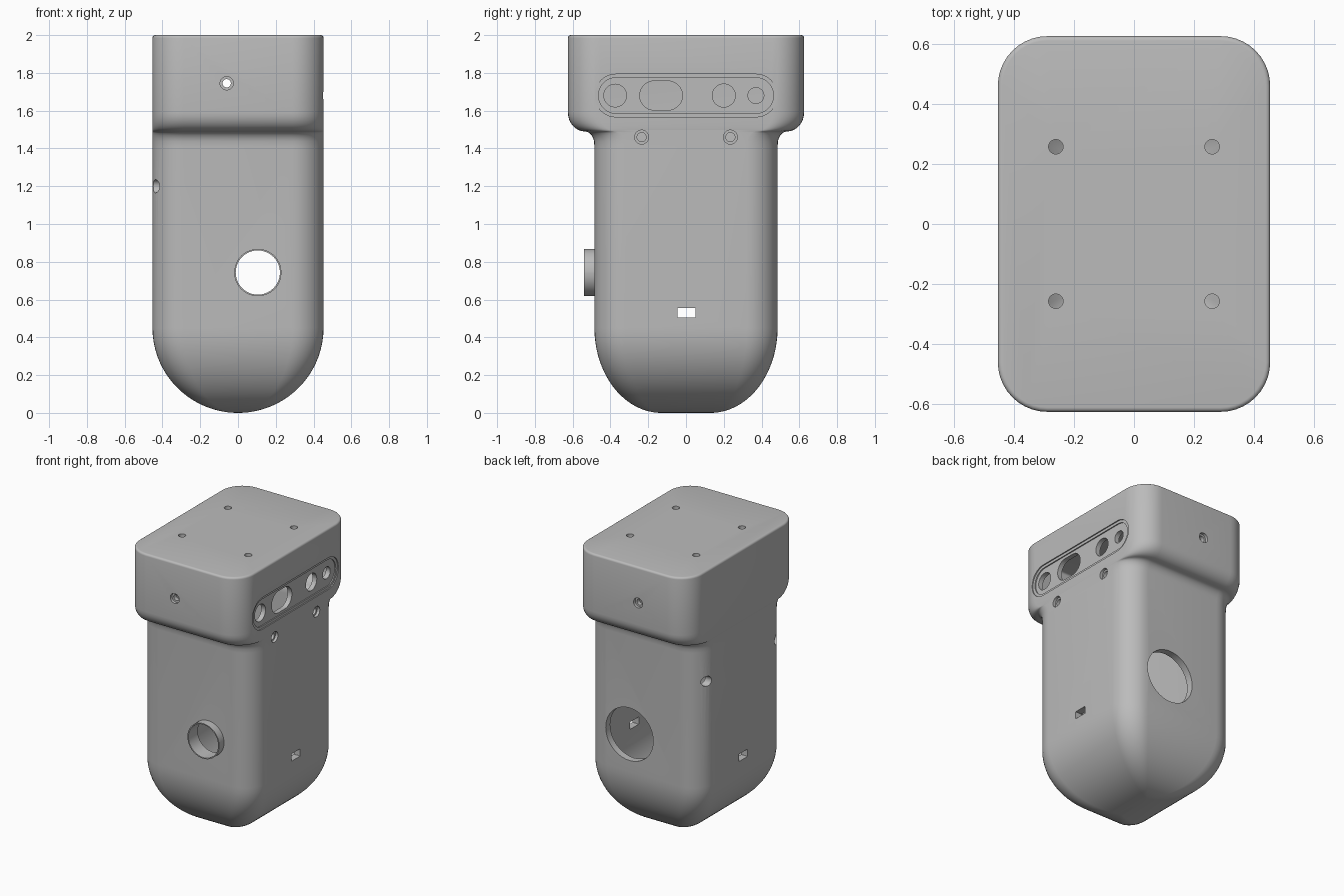
import bpy, bmesh, math
from mathutils import Matrix, Vector

if "Cube" in bpy.data.objects:
    bpy.data.objects.remove(bpy.data.objects["Cube"], do_unlink=True)

grey = bpy.data.materials.new("matte_grey")
grey.use_nodes = True
color = (0.5, 0.5, 0.5, 1)
grey.diffuse_color = color
grey.node_tree.nodes["Principled BSDF"].inputs["Base Color"].default_value = color

HX, BODY_Y, HEAD_Y, CORNER, DOME = 0.453, 0.485, 0.625, 0.165, 0.45


def outline(hx, hy, r, steps=10):
    """Rounded rectangle; becomes a slot or circle when r reaches the half size."""
    r = min(r, 0.998 * hx, 0.998 * hy)
    pts = []
    for q, (sx, sy) in enumerate(((1, 1), (-1, 1), (-1, -1), (1, -1))):
        for i in range(steps + 1):
            a = math.pi / 2 * (q + i / steps)
            pts.append((sx * (hx - r) + r * math.cos(a), sy * (hy - r) + r * math.sin(a)))
    return pts


def loft(name, sections, matrix=Matrix()):
    """Closed solid through a stack of (z, half x, half y, corner radius)."""
    bm = bmesh.new()
    rings = [[bm.verts.new(matrix @ Vector((x, y, z))) for x, y in outline(hx, hy, r)]
             for z, hx, hy, r in sections]
    for a, b in zip(rings, rings[1:]):
        for i in range(len(a)):
            j = (i + 1) % len(a)
            bm.faces.new((a[i], a[j], b[j], b[i]))
    bm.faces.new(rings[0][::-1])
    bm.faces.new(rings[-1])
    bmesh.ops.recalc_face_normals(bm, faces=bm.faces)
    mesh = bpy.data.meshes.new(name)
    bm.to_mesh(mesh)
    bm.free()
    mesh.materials.append(grey)
    obj = bpy.data.objects.new(name, mesh)
    bpy.context.collection.objects.link(obj)
    return obj


def shell_sections(w):
    """Casing cross-sections, inset by wall thickness w."""
    out = []
    for i in range(19):                                   # rounded bottom
        a = math.radians(88 * (1 - i / 18))
        f = math.cos(a)
        out.append((w + (DOME - w) * (1 - math.sin(a)), (HX - w) * f,
                    0.13 + (BODY_Y - 0.13 - w) * f, (CORNER - w) * f))
    out[0] = (w,) + out[0][1:]
    neck = 0.07
    out.append((1.41, HX - w, BODY_Y - w, CORNER - w))
    for i in range(1, 7):                                 # concave neck
        a = math.pi / 2 * i / 6
        out.append((1.42 + neck * math.sin(a), HX - w,
                    BODY_Y - w + 0.05 * (1 - math.cos(a)), CORNER - w))
    for i in range(1, 9):                                 # convex underside of head
        a = math.pi / 2 * i / 8
        out.append((1.49 + 0.1 * (1 - math.cos(a)), HX - w,
                    BODY_Y + 0.05 - w + (HEAD_Y - BODY_Y - 0.05) * math.sin(a), CORNER - w))
    for i in range(5):                                    # eased top edge
        a = math.pi / 2 * i / 4
        d = 0.015 * (1 - math.cos(a)) + w
        out.append((1.985 - w + 0.015 * math.sin(a), HX - d, HEAD_Y - d, CORNER - d))
    return out


AXES = {
    "x": Matrix(((0, 0, 1), (1, 0, 0), (0, 1, 0))).to_4x4(),   # local x,y -> y,z
    "y": Matrix(((1, 0, 0), (0, 0, 1), (0, 1, 0))).to_4x4(),   # local x,y -> x,z
    "z": Matrix(),
}


def cut(target, cutter):
    mod = target.modifiers.new("cut", "BOOLEAN")
    mod.operation, mod.solver, mod.object = "DIFFERENCE", "EXACT", cutter
    bpy.ops.object.select_all(action="DESELECT")
    bpy.context.view_layer.objects.active = target
    target.select_set(True)
    bpy.ops.object.modifier_apply(modifier=mod.name)
    bpy.data.objects.remove(cutter, do_unlink=True)


def hole(target, axis, u, v, lo, hi, hu, hv=None, r=1):
    """Cut a rounded opening at (u, v) across the axis, between lo and hi."""
    m = AXES[axis] @ Matrix.Translation((u, v, 0))
    cut(target, loft("cutter", [(lo, hu, hv or hu, r), (hi, hu, hv or hu, r)], m))


# Hollow casing
casing = loft("casing", shell_sections(0))
cut(casing, loft("cavity", shell_sections(0.05)))

# Stepped sensor panel on the +x side and its windows
SENSOR_Z = 1.68
hole(casing, "x", 0, SENSOR_Z, HX - 0.008, 0.6, 0.483, 0.113)
hole(casing, "x", 0, SENSOR_Z, HX - 0.016, 0.6, 0.463, 0.095)
for y, hy, hz in ((-0.375, 0.06, 0.06), (-0.132, 0.113, 0.077),
                  (0.2, 0.061, 0.061), (0.37, 0.042, 0.042)):
    hole(casing, "x", y, SENSOR_Z, 0.3, 0.6, hy, hz)

# Countersunk screw holes under the sensor panel
for y in (-0.235, 0.235):
    hole(casing, "x", y, 1.46, HX - 0.02, 0.6, 0.037)
    hole(casing, "x", y, 1.46, 0.3, 0.6, 0.024)

# Countersunk screw holes in the front and back of the head
hole(casing, "y", -0.06, 1.745, -0.8, 0.8, 0.022)
for lo, hi in ((-0.8, 0.02 - HEAD_Y), (HEAD_Y - 0.02, 0.8)):
    hole(casing, "y", -0.06, 1.745, lo, hi, 0.035)

# Mounting holes in the top
for x in (-0.26, 0.26):
    for y in (-0.257, 0.257):
        hole(casing, "z", x, y, 1.8, 2.2, 0.024)

# Side holes on the -x side and port slots through both sides
for y in (-0.39, 0.39):
    hole(casing, "x", y, 1.2, -0.6, -0.3, 0.035)
hole(casing, "x", 0.003, 0.53, -0.6, 0.6, 0.048, 0.026, 0.003)

# Lens opening in front, larger opening in the back
hole(casing, "y", 0.105, 0.743, -0.6, -0.3, 0.121)
hole(casing, "y", 0.105, 0.715, 0.3, 0.6, 0.187)

# Lens tube standing out of the front
tube = loft("lens_tube", [(-0.54, 0.125, 0.125, 1), (-0.435, 0.125, 0.125, 1)],
            AXES["y"] @ Matrix.Translation((0.105, 0.743, 0)))
hole(tube, "y", 0.105, 0.743, -0.6, -0.3, 0.117)

# Smooth shading with crisp edges
for obj in (casing, tube):
    bpy.ops.object.select_all(action="DESELECT")
    bpy.context.view_layer.objects.active = obj
    obj.select_set(True)
    bpy.ops.object.shade_smooth_by_angle(angle=math.radians(30))
